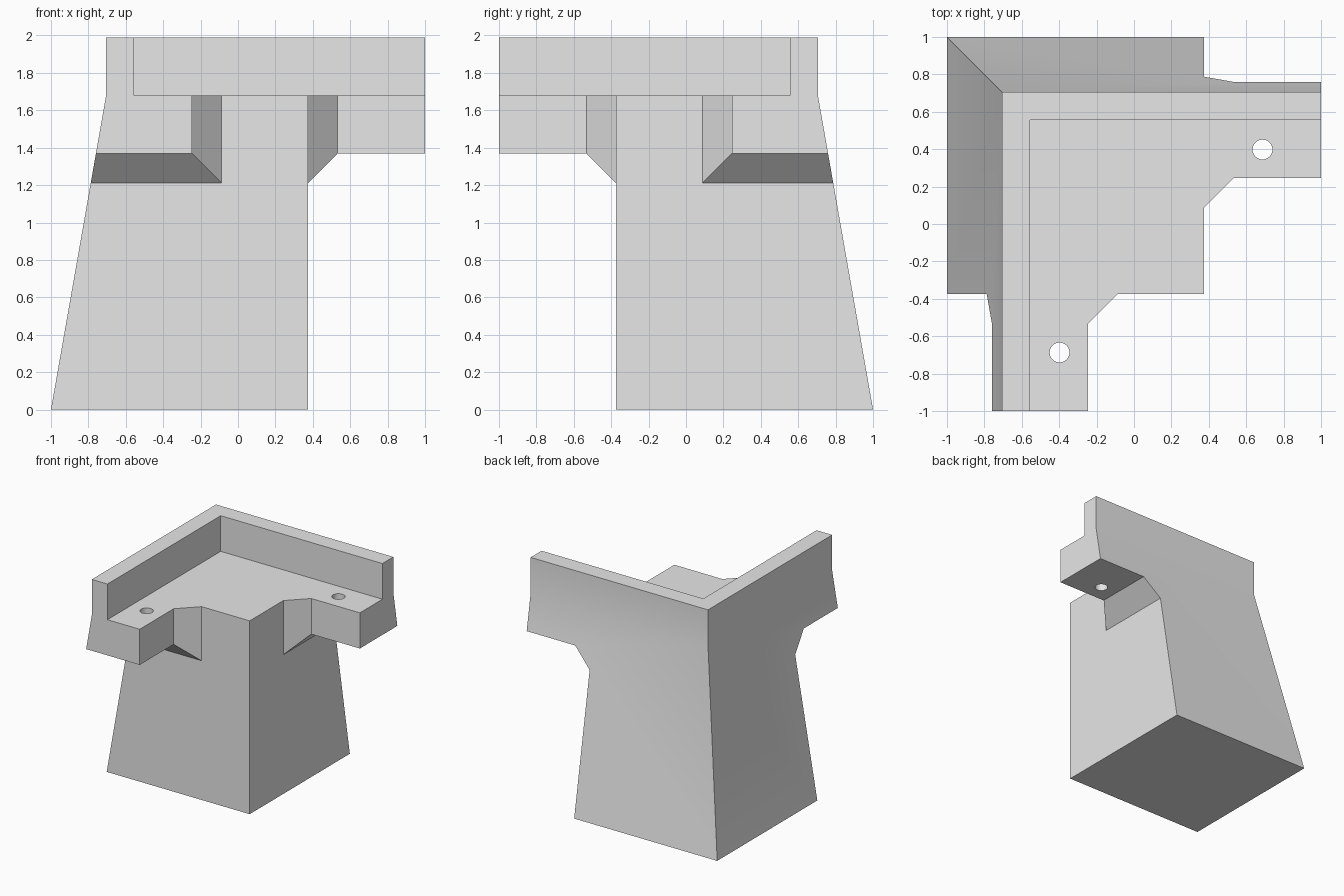
import bpy
import bmesh
from math import cos, sin, pi, radians

cube = bpy.data.objects.get("Cube")
if cube:
    bpy.data.objects.remove(cube, do_unlink=True)

FLOOR, TOP = 1.68, 1.99      # heights of the seat and the rim
OUTER, INNER = 0.705, 0.555  # outer and inner faces of the rim
LEG = 0.375                  # flat inner sides of the leg
FAR = 3.0                    # reach of the cutters

grey = bpy.data.materials.new("light grey")
grey.use_nodes = True
grey.diffuse_color = (0.8, 0.8, 0.8, 1)
grey.node_tree.nodes["Principled BSDF"].inputs["Base Color"].default_value = (0.8, 0.8, 0.8, 1)


def loft(name, rings, flip=False):
    """Closed solid through matching rings; flip mirrors it across the diagonal."""
    bm = bmesh.new()
    loops = [[bm.verts.new((-y, -x, z) if flip else (x, y, z)) for x, y, z in ring]
             for ring in rings]
    n = len(loops[0])
    for a, b in zip(loops, loops[1:]):
        for i in range(n):
            j = (i + 1) % n
            bm.faces.new((a[i], a[j], b[j], b[i]))
    bm.faces.new(loops[0])
    bm.faces.new(loops[-1])
    bmesh.ops.recalc_face_normals(bm, faces=bm.faces)
    mesh = bpy.data.meshes.new(name)
    bm.to_mesh(mesh)
    bm.free()
    mesh.materials.append(grey)
    obj = bpy.data.objects.new(name, mesh)
    bpy.context.collection.objects.link(obj)
    return obj


def upright(name, outline, low, high, flip=False):
    return loft(name, [[(x, y, z) for x, y in outline] for z in (low, high)], flip)


def square(edge, z):
    return [(-edge, -1, z), (1, -1, z), (1, edge, z), (-edge, edge, z)]


# Solid block with two leaning outer sides and a vertical rim
bracket = loft("corner_leg_bracket", [square(1, 0), square(OUTER, FLOOR), square(OUTER, TOP)])

# Seat pocket inside the rim
cutters = [upright("seat_cutter", [(-INNER, -FAR), (FAR, -FAR), (FAR, INNER), (-INNER, INNER)],
                   FLOOR, FAR)]

for flip in (False, True):
    # Space beneath each arm, leaving a sloped brace at the leg
    under = [(LEG, -1), (LEG, 1.21), (0.533, 1.37), (FAR, 1.37), (FAR, -1)]
    cutters.append(loft("under_arm_cutter",
                        [[(x, y, z) for x, z in under] for y in (-FAR, FAR)], flip))
    # Space beside each arm, leaving a matching chamfer
    beside = [(LEG, -FAR), (LEG, 0.087), (0.533, 0.245), (FAR, 0.245), (FAR, -FAR)]
    cutters.append(upright("beside_arm_cutter", beside, -1, FAR, flip))
    # Screw hole through each arm
    circle = [(0.687 + 0.053 * cos(i * pi / 16), 0.398 + 0.053 * sin(i * pi / 16))
              for i in range(32)]
    cutters.append(upright("screw_hole_cutter", circle, 1, FAR, flip))

bpy.ops.object.select_all(action='DESELECT')
bpy.context.view_layer.objects.active = bracket
bracket.select_set(True)
for cutter in cutters:
    cutter.hide_render = True
    cut = bracket.modifiers.new("cut", 'BOOLEAN')
    cut.operation = 'DIFFERENCE'
    cut.solver = 'EXACT'
    cut.object = cutter
    bpy.ops.object.modifier_apply(modifier=cut.name)
    bpy.data.objects.remove(cutter, do_unlink=True)

# Soft shading over the gentle bend, crisp edges elsewhere
bpy.ops.object.shade_smooth_by_angle(angle=radians(30))
